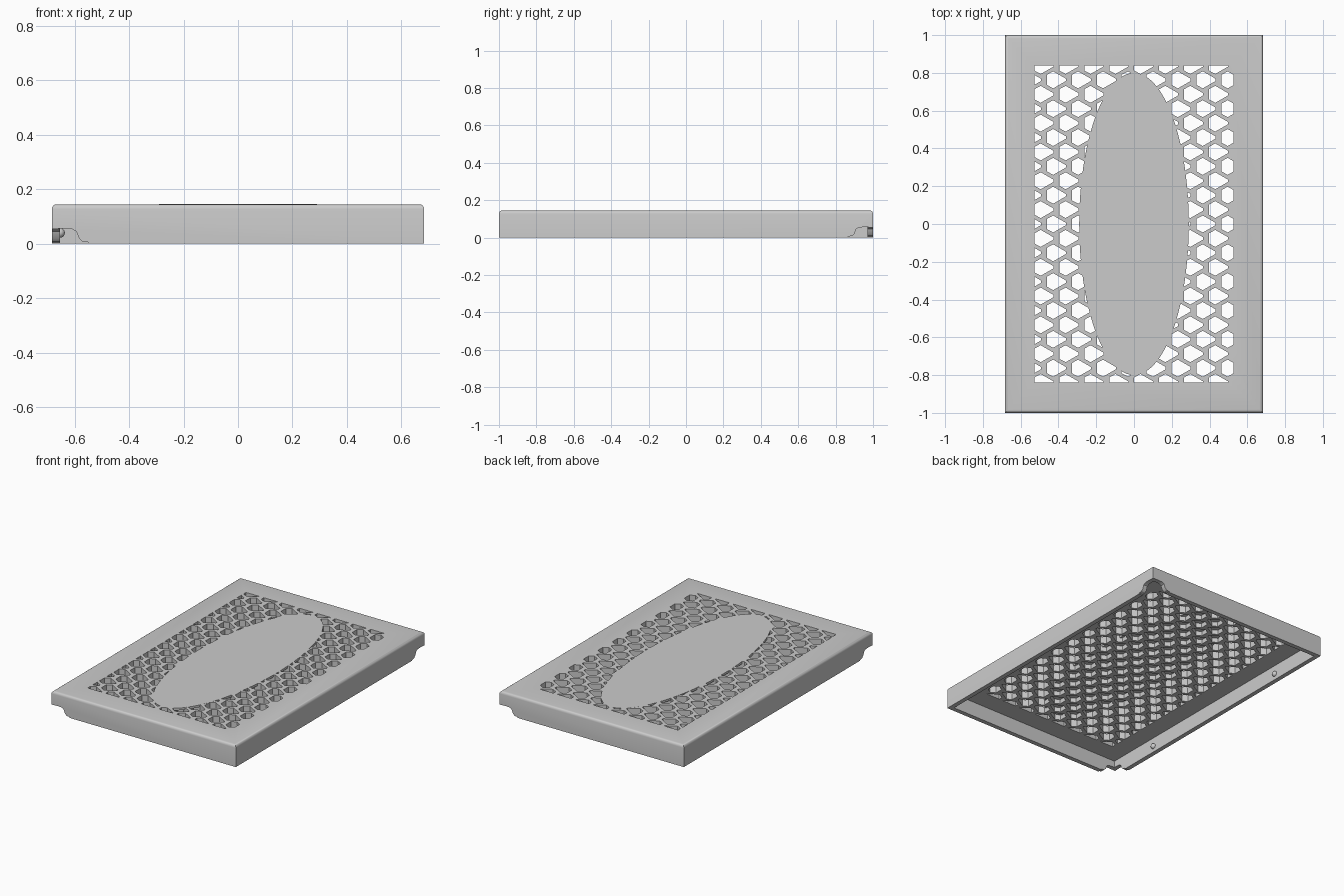
import bpy, bmesh, math
from mathutils import Vector, Matrix

cube = bpy.data.objects.get("Cube")
if cube:
    bpy.data.objects.remove(cube)

W, L, H = 0.684, 1.0, 0.145      # half width, half length, height
WALL, PLATE = 0.03, 0.045

grey = bpy.data.materials.new("light grey")
grey.use_nodes = True
colour = (0.6, 0.6, 0.6, 1)
grey.diffuse_color = colour
grey.node_tree.nodes["Principled BSDF"].inputs["Base Color"].default_value = colour


def make(name, bm, hidden=False):
    bmesh.ops.recalc_face_normals(bm, faces=bm.faces)
    mesh = bpy.data.meshes.new(name)
    bm.to_mesh(mesh)
    bm.free()
    obj = bpy.data.objects.new(name, mesh)
    bpy.context.collection.objects.link(obj)
    mesh.materials.append(grey)
    obj.hide_render = hidden
    return obj


def box(bm, lo, hi):
    lo, hi = Vector(lo), Vector(hi)
    size = Matrix.Diagonal((*(hi - lo), 1))
    return bmesh.ops.create_cube(bm, size=1, matrix=Matrix.Translation((lo + hi) / 2) @ size)


def extrude(bm, faces, vec):
    out = bmesh.ops.extrude_face_region(bm, geom=faces, use_keep_orig=True)
    verts = [g for g in out["geom"] if isinstance(g, bmesh.types.BMVert)]
    bmesh.ops.translate(bm, verts=verts, vec=vec)


def cut(obj, cutter):
    mod = obj.modifiers.new(cutter.name, "BOOLEAN")
    mod.operation, mod.solver, mod.object = "DIFFERENCE", "EXACT", cutter
    bpy.context.view_layer.objects.active = obj
    bpy.ops.object.modifier_apply(modifier=mod.name)
    bpy.data.objects.remove(cutter)


# Cover shell with rounded upper rim
bm = bmesh.new()
box(bm, (-W, -L, 0), (W, L, H))
rim = [e for e in bm.edges if all(v.co.z > H / 2 for v in e.verts)]
bmesh.ops.bevel(bm, geom=rim, offset=0.018, segments=4, profile=0.5, affect="EDGES")
cover = make("cover", bm)

# Hollow underside
bm = bmesh.new()
box(bm, (WALL - W, WALL - L, -0.1), (W - WALL, L - WALL, H - PLATE))
cut(cover, make("cavity_cutter", bm, True))

# Vent openings: staggered arrow-shaped holes trimmed to a rectangle
ARROW = [(0.053, -0.006), (0.053, 0.006), (-0.015, 0.045), (-0.048, 0.027),
         (-0.048, -0.027), (-0.015, -0.045)]
STEP_X, STEP_Y = 0.132, 0.0763
bm = bmesh.new()
for row in range(-11, 12):
    start = -0.479 if row % 2 else -0.545
    for col in range(9):
        x, y = start + col * STEP_X, row * STEP_Y
        bm.faces.new([bm.verts.new((x + px, y + py, 0.05)) for px, py in ARROW])
for normal, reach in (((1, 0, 0), 0.528), ((-1, 0, 0), 0.528),
                      ((0, 1, 0), 0.838), ((0, -1, 0), 0.838)):
    n = Vector(normal)
    bmesh.ops.bisect_plane(bm, geom=bm.verts[:] + bm.edges[:] + bm.faces[:],
                           plane_co=n * reach, plane_no=n, clear_outer=True)
extrude(bm, bm.faces[:], (0, 0, 0.2))
cut(cover, make("vent_cutter", bm, True))

# Curved cable notches through both walls of two opposite corners
NOTCH = [(-0.05, -0.02), (-0.05, 0.052), (0.045, 0.056), (0.075, 0.054), (0.09, 0.045),
         (0.1, 0.02), (0.112, 0.009), (0.135, 0.005), (0.135, -0.02)]
for side in (-1, 1):
    for along_x in (True, False):
        bm = bmesh.new()
        pts = []
        for d, z in NOTCH:
            pts.append((side * (W - d), side * (L + 0.05), z) if along_x
                       else (side * (W + 0.05), side * (L - d), z))
        face = bm.faces.new([bm.verts.new(p) for p in pts])
        depth = -side * (0.05 + WALL + 0.01)
        extrude(bm, [face], (0, depth, 0) if along_x else (depth, 0, 0))
        cut(cover, make("notch_cutter", bm, True))

# Solid oval panel closing the middle openings from above
bm = bmesh.new()
bmesh.ops.create_cone(bm, cap_ends=True, segments=96, radius1=1, radius2=1, depth=0.015,
                      matrix=Matrix.Translation((0, 0, H - 0.0072)) @ Matrix.Diagonal((0.29, 0.8, 1, 1)))
make("oval_panel", bm)

# Snap bumps inside the long walls
bm = bmesh.new()
for sx in (-1, 1):
    for sy in (-1, 1):
        place = Matrix.Translation((sx * (W - WALL), sy * 0.59, 0.04))
        bmesh.ops.create_uvsphere(bm, u_segments=16, v_segments=10, radius=0.018, matrix=place)
bumps = make("snap_bumps", bm)

for obj in (cover, bumps):
    bpy.ops.object.select_all(action="DESELECT")
    obj.select_set(True)
    bpy.context.view_layer.objects.active = obj
    bpy.ops.object.shade_smooth_by_angle(angle=math.radians(30))
